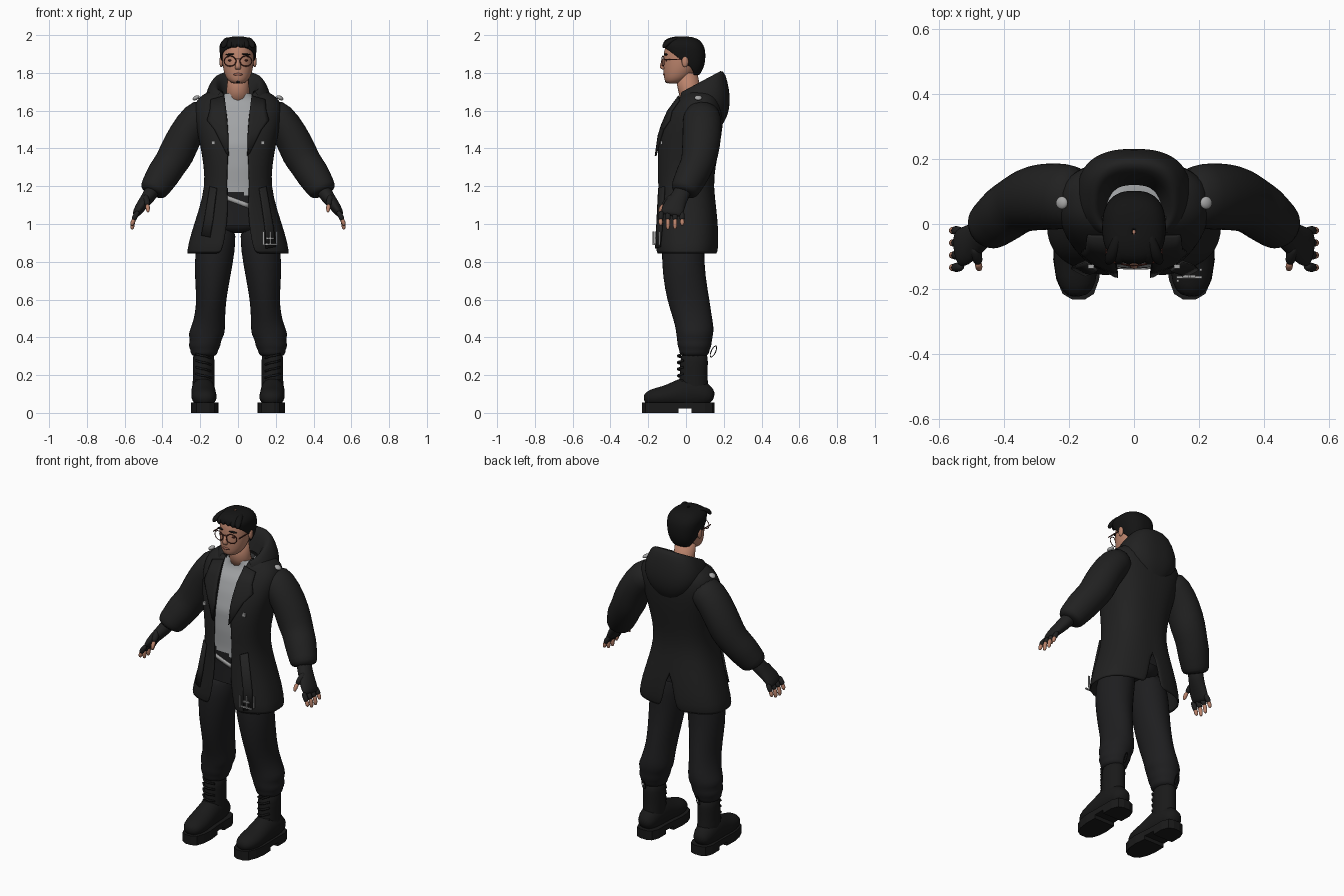
import bpy, bmesh, math
from mathutils import Vector, Matrix

if "Cube" in bpy.data.objects:
    bpy.data.objects.remove(bpy.data.objects["Cube"])


def material(name, r, g, b):
    m = bpy.data.materials.new(name)
    m.use_nodes = True
    m.diffuse_color = (r, g, b, 1)
    node = m.node_tree.nodes["Principled BSDF"]
    node.inputs["Base Color"].default_value = (r, g, b, 1)
    node.inputs["Roughness"].default_value = 0.8
    return m


COAT = material("coat black", .015, .015, .015)
PANTS = material("trouser black", .013, .013, .014)
BOOT = material("boot black", .01, .01, .01)
HAIR = material("hair black", .007, .007, .007)
SHIRT = material("shirt grey", .36, .37, .38)
METAL = material("silver", .38, .38, .38)
SKIN = material("skin", .5, .23, .15)
LIP = material("lip brown", .32, .12, .085)
FRAME = material("glasses brown", .1, .025, .018)


def finish(name, bm, mats, mirror=False, thick=0, sub=0, smooth=True, rule=None):
    me = bpy.data.meshes.new(name)
    for f in bm.faces:
        f.smooth = smooth
        if rule:
            f.material_index = rule(f.calc_center_median())
    bm.to_mesh(me)
    bm.free()
    ob = bpy.data.objects.new(name, me)
    bpy.context.scene.collection.objects.link(ob)
    for m in mats if isinstance(mats, list) else [mats]:
        me.materials.append(m)
    if mirror:
        ob.modifiers.new("mirror", 'MIRROR').merge_threshold = .0005
    if thick:
        s = ob.modifiers.new("thickness", 'SOLIDIFY')
        s.thickness, s.offset = thick, -1
    if sub:
        s = ob.modifiers.new("smooth", 'SUBSURF')
        s.levels = s.render_levels = sub
    return ob


def grid(bm, rows, close=False):
    vs = [[bm.verts.new(p) for p in row] for row in rows]
    n = len(rows[0])
    for a, b in zip(vs, vs[1:]):
        for i in range(n if close else n - 1):
            j = (i + 1) % n
            bm.faces.new((a[i], a[j], b[j], b[i]))
    return vs


def loft(name, rings, mat, ref=(0, 1, 0), flat=False, n=16, **kw):
    """Closed body through rings (x, y, z, radius a, radius b)."""
    bm, ref, rows = bmesh.new(), Vector(ref), []
    pts = [Vector(r[:3]) for r in rings]
    for i, r in enumerate(rings):
        t = (pts[min(i + 1, len(pts) - 1)] - pts[max(i - 1, 0)]).normalized()
        if flat:
            t = Vector((0, 0, 1))
        b = (ref - t * ref.dot(t)).normalized()
        a = b.cross(t)
        angles = [math.tau * k / n for k in range(n)]
        rows.append([pts[i] + a * r[3] * math.cos(q) + b * r[4] * math.sin(q) for q in angles])
    vs = grid(bm, rows, True)
    bm.faces.new(vs[0])
    bm.faces.new(vs[-1])
    bmesh.ops.recalc_face_normals(bm, faces=bm.faces)
    return finish(name, bm, mat, **kw)


def power(v):
    return math.copysign(abs(v) ** .8, v)


def shell(name, rows, mat, n=20, **kw):
    """Open wall; rows are (z, half width, front y, back y, start, end, tilt)."""
    bm, out = bmesh.new(), []
    for z, rx, yf, yb, t0, t1, tilt in rows:
        line = []
        for k in range(n + 1):
            t = math.radians(t0 + (t1 - t0) * k / n)
            s, c = power(math.sin(t)), power(math.cos(t))
            line.append((rx * s, (yf + yb) / 2 - (yb - yf) / 2 * c, z - tilt * c))
        out.append(line)
    grid(bm, out)
    bmesh.ops.remove_doubles(bm, verts=bm.verts, dist=.0001)
    return finish(name, bm, mat, **kw)


def ball(name, loc, size, mat, rot=(0, 0, 0), mirror=True):
    bm = bmesh.new()
    r = Matrix.Rotation(rot[0], 4, 'X') @ Matrix.Rotation(rot[1], 4, 'Y') @ Matrix.Rotation(rot[2], 4, 'Z')
    bmesh.ops.create_uvsphere(bm, u_segments=16, v_segments=10, radius=1,
                              matrix=Matrix.Translation(loc) @ r @ Matrix.Diagonal((*size, 1)))
    return finish(name, bm, mat, mirror=mirror)


def box(name, loc, size, mat, mirror=False):
    bm = bmesh.new()
    bmesh.ops.create_cube(bm, size=1, matrix=Matrix.Translation(loc) @ Matrix.Diagonal((*size, 1)))
    return finish(name, bm, mat, mirror=mirror, smooth=False)


def hoop(name, loc, a, b, r, mat, u=(1, 0, 0), v=(0, 0, 1), mirror=True):
    """Thin wire ring spanned by directions u and v."""
    u, v, rows = Vector(u), Vector(v), []
    for k in range(25):
        q = math.tau * k / 24
        d = u * a * math.cos(q) + v * b * math.sin(q)
        side = u.cross(v)
        rows.append([Vector(loc) + d + d.normalized() * r * math.cos(w) + side * r * math.sin(w)
                     for w in (0, 1.57, 3.14, 4.71)])
    bm = bmesh.new()
    grid(bm, rows, True)
    bmesh.ops.remove_doubles(bm, verts=bm.verts, dist=.0001)
    return finish(name, bm, mat, mirror=mirror)


# Coat: height, half width, front, back, opening, back vent angle
PROFILE = [(.84, .275, -.165, .172, .085, 173), (.95, .25, -.162, .175, .065, 176),
           (1.08, .205, -.155, .162, .05, 180), (1.2, .176, -.152, .145, .06, 180),
           (1.3, .18, -.157, .155, .055, 180), (1.42, .2, -.155, .18, .05, 180),
           (1.52, .225, -.125, .195, .052, 180), (1.6, .235, -.09, .2, .06, 180),
           (1.65, .225, -.055, .19, .068, 180), (1.69, .185, -.025, .17, .075, 180),
           (1.712, .12, 0, .14, .08, 180)]


def profile(z):
    z = max(PROFILE[0][0], min(z, PROFILE[-1][0]))
    for a, b in zip(PROFILE, PROFILE[1:]):
        if z <= b[0]:
            f = (z - a[0]) / (b[0] - a[0])
            return [p + (q - p) * f for p, q in zip(a, b)]


def front(x, z):
    _, rx, yf, yb, _, _ = profile(z)
    return (yf + yb) / 2 - (yb - yf) / 2 * (1 - min(abs(x / rx), .99) ** 2.5) ** .4


def ribbon(name, rows, mat, off=.012, thick=.01, **kw):
    """Band lying on the coat front; rows pair two (x, z) ends."""
    bm, out = bmesh.new(), []
    for (x0, z0), (x1, z1) in rows:
        line = []
        for k in range(6):
            x, z = x0 + (x1 - x0) * k / 5, z0 + (z1 - z0) * k / 5
            line.append((x, front(x, z) - off, z))
        out.append(line)
    grid(bm, out)
    return finish(name, bm, mat, thick=thick, **kw)


shell("coat_body", [(z, rx, yf, yb, math.degrees(math.asin((o / rx) ** 1.25)), v, 0)
                    for z, rx, yf, yb, o, v in PROFILE], COAT, mirror=True, thick=.014, sub=1)
loft("sleeve", [(.15, .085, 1.6, .08, .09), (.215, .085, 1.565, .095, .105), (.285, .085, 1.465, .092, .105),
                (.325, .075, 1.37, .099, .1), (.36, .06, 1.315, .088, .09), (.395, .035, 1.265, .092, .09),
                (.425, .01, 1.215, .082, .082), (.447, -.008, 1.18, .078, .078), (.455, -.014, 1.16, .06, .06)],
     COAT, mirror=True, sub=1)
shell("hood", [(1.53, .08, .08, .195, 60, 180, 0), (1.58, .14, 0, .22, 50, 180, -.01),
               (1.64, .177, -.045, .235, 35, 180, 0), (1.69, .172, -.05, .228, 35, 180, .03),
               (1.74, .145, -.05, .208, 38, 180, .06), (1.757, .122, -.04, .185, 40, 180, .06),
               (1.73, .1, -.03, .15, 45, 180, .06), (1.66, .08, -.02, .12, 45, 180, .03)],
      COAT, mirror=True, sub=1)
ribbon("lapel", [((.05, 1.36), (.06, 1.37)), ((.052, 1.47), (.125, 1.5)), ((.056, 1.53), (.165, 1.55)),
                 ((.062, 1.6), (.15, 1.6)), ((.072, 1.68), (.145, 1.66))], COAT, mirror=True)
ribbon("left_strap", [((.15, .87), (.2, .88)), ((.145, .98), (.19, .98)), ((.115, 1.19), (.15, 1.2))], COAT, off=.018)
ribbon("right_strap", [((-.195, .94), (-.15, .93)), ((-.18, 1.02), (-.135, 1.02)), ((-.15, 1.2), (-.115, 1.19))],
       COAT, off=.018)
for i, x in enumerate((.135, .17, .205)):
    box("buckle_bar_%d" % i, (x, front(x, .92) - .026, .925), (.008, .008, .07), METAL)
for i, (z, w) in enumerate(((.892, .078), (.925, .04))):
    box("buckle_rail_%d" % i, (.17, front(.17, z) - .026, z), (w, .008, .008), METAL)
box("chest_button", (.132, front(.132, 1.43) - .004, 1.43), (.018, .012, .02), METAL, mirror=True)
ball("shoulder_stud", (.222, .065, 1.668), (.02, .02, .011), METAL, rot=(0, .5, 0))

# Shirt and waist
rows = []
for k in range(36):
    z = .99 + .02 * k
    _, rx, yf, yb, _, _ = profile(z)
    f = max(0, (z - 1.6) / .09)
    rows.append((z, (rx - .025) * (1 - f) + .068 * f, (yf + .02) * (1 - f) - .028 * f,
                 (yb - .03) * (1 - f) + .1 * f, 0, 360, 0))
shell("shirt_and_waist", rows, [SHIRT, PANTS], n=48,
      rule=lambda c: 0 if c.z > 1.165 - .3 * c.x else 1)
ribbon("belt_plate", [((-.055, 1.125), (.055, 1.085)), ((-.055, 1.15), (.055, 1.11))], METAL, off=-.014, thick=.006)

# Trousers
loft("pelvis", [(0, 0, .95, .1, .09), (0, 0, .98, .15, .12), (0, 0, 1.06, .16, .13)], PANTS, flat=True, sub=1)
loft("trouser_leg", [(.1, -.01, 1.02, .095, .11), (.122, -.018, .86, .11, .115), (.135, -.01, .72, .096, .115),
                     (.141, .012, .6, .08, .115), (.148, .03, .52, .082, .107), (.157, .045, .46, .09, .104),
                     (.168, .047, .415, .1, .1), (.17, .045, .39, .083, .094), (.178, .045, .355, .088, .092),
                     (.178, .045, .335, .074, .082), (.18, .043, .315, .074, .08), (.18, .043, .295, .056, .066)],
     PANTS, flat=True, mirror=True, sub=1)

# Boots
loft("boot_shaft", [(.182, .045, .33, .056, .07), (.182, .043, .27, .06, .076), (.182, .04, .2, .058, .074),
                    (.182, .04, .14, .06, .08), (.182, .04, .06, .06, .085)], BOOT, flat=True, mirror=True, sub=1)
loft("boot_foot", [(.185, .145, .07, .035, .03), (.185, .11, .095, .06, .065), (.184, .02, .115, .066, .095),
                   (.182, -.05, .1, .066, .07), (.18, -.12, .085, .07, .055), (.175, -.185, .08, .062, .048),
                   (.17, -.225, .07, .03, .025)], BOOT, ref=(0, 0, 1), mirror=True, sub=1)


def sole(name, stations, z0, z1):
    bm = bmesh.new()
    edge = [(.18 + w + .04 * min(y, 0), y) for y, w in stations]
    edge += [(.18 - w + .04 * min(y, 0), y) for y, w in reversed(stations)]
    f = bm.faces.new([bm.verts.new((x, y, z0)) for x, y in edge])
    up = bmesh.ops.extrude_face_region(bm, geom=[f])["geom"]
    bmesh.ops.translate(bm, verts=[v for v in up if isinstance(v, bmesh.types.BMVert)], vec=(0, 0, z1 - z0))
    bmesh.ops.recalc_face_normals(bm, faces=bm.faces)
    finish(name, bm, BOOT, mirror=True, smooth=False)


TOE = [(-.232, .02), (-.215, .048), (-.17, .066), (-.11, .073), (-.04, .068)]
HEEL = [(.03, .066), (.1, .066), (.14, .05), (.152, .02)]
sole("boot_sole", TOE + HEEL, .022, .055)
sole("boot_forefoot_tread", TOE, 0, .024)
sole("boot_heel", HEEL, 0, .024)
for i in range(5):
    z = .15 + .035 * i
    loft("boot_lace_%d" % i, [(.145, -.015, z, .006, .006), (.17, -.042, z + .01, .006, .006),
                              (.195, -.042, z + .014, .006, .006), (.222, -.015, z + .022, .006, .006)],
         BOOT, ref=(0, 0, 1), n=6, mirror=True)
hoop("boot_pull_loop", (.182, .145, .325), .012, .032, .003, BOOT, u=(0, .9, -.3), v=(0, .4, .9))

# Hands with fingerless gloves
loft("glove_palm", [(.44, -.005, 1.2, .045, .05), (.475, -.035, 1.14, .036, .045), (.51, -.062, 1.1, .03, .06),
                    (.535, -.075, 1.06, .024, .062), (.545, -.078, 1.045, .014, .05)], COAT, mirror=True, sub=1)
for i, tip in enumerate((.99, .97, .972, .99)):
    y, s = -.128 + .034 * i, (i - 1.5) * .004
    loft("glove_finger_%d" % i, [(.527, y, 1.07, .014, .016), (.545, y + s, 1.04, .016, .016),
                                 (.555, y + s, 1.018, .015, .015)], COAT, n=8, mirror=True, sub=1)
    loft("finger_%d" % i, [(.549, y + s, 1.03, .012, .012), (.557, y + s, 1.01, .0125, .0125),
                           (.56, y + s, tip + .012, .012, .012), (.56, y + s, tip, .006, .006)],
         SKIN, n=8, mirror=True, sub=1)
loft("glove_thumb", [(.49, -.06, 1.15, .02, .025), (.483, -.1, 1.12, .018, .02), (.479, -.122, 1.097, .016, .016)],
     COAT, n=8, mirror=True, sub=1)
loft("thumb", [(.48, -.115, 1.105, .013, .013), (.477, -.135, 1.08, .013, .013), (.476, -.141, 1.06, .007, .007)],
     SKIN, n=8, mirror=True, sub=1)

# Head
loft("neck", [(0, .035, 1.64, .066, .062), (0, .02, 1.7, .06, .06), (0, 0, 1.8, .058, .06)], SKIN, flat=True)
loft("head", [(0, -.068, 1.742, .03, .035), (0, -.055, 1.76, .056, .06), (0, -.038, 1.795, .074, .082),
              (0, -.027, 1.84, .083, .094), (0, -.021, 1.89, .086, .099), (0, -.018, 1.94, .082, .096),
              (0, -.016, 1.975, .055, .07)], SKIN, flat=True, n=20, sub=1)
loft("nose", [(0, -.112, 1.88, .009, .012), (0, -.122, 1.85, .012, .014), (0, -.127, 1.828, .018, .016),
              (0, -.115, 1.816, .014, .012)], SKIN, flat=True, n=10, sub=1)
ball("ear", (.089, -.005, 1.86), (.01, .018, .03), SKIN)
ball("lips", (0, -.112, 1.792), (.024, .01, .008), LIP, mirror=False)
ball("goatee", (0, -.099, 1.757), (.014, .012, .012), HAIR, mirror=False)
ball("eyebrow", (.042, -.107, 1.898), (.024, .008, .005), HAIR, rot=(0, .08, .25))
ball("eye", (.04, -.104, 1.866), (.014, .006, .005), FRAME)
hoop("glasses_rim", (.042, -.122, 1.862), .032, .027, .0028, FRAME, u=(.97, .2, 0))
box("glasses_bridge", (0, -.128, 1.875), (.022, .004, .004), FRAME)
box("glasses_temple", (.086, -.06, 1.872), (.004, .11, .005), FRAME, mirror=True)

# Hair cap and swept locks
shell("hair_cap", [(1.785, .055, -.04, .07, 112, 180, 0), (1.825, .084, -.09, .094, 108, 180, 0),
                   (1.865, .092, -.105, .102, 80, 180, 0), (1.9, .097, -.115, .103, 62, 180, 0),
                   (1.925, .1, -.125, .1, 38, 180, 0), (1.945, .1, -.128, .094, 0, 180, 0),
                   (1.975, .084, -.115, .074, 0, 180, 0), (1.99, .05, -.08, .04, 0, 180, 0),
                   (1.995, .003, -.03, -.02, 0, 180, 0)], HAIR, mirror=True, thick=.008, sub=1)
for i in range(6):
    x = -.075 + .03 * i
    loft("hair_lock_%d" % i, [(x * .6, -.02, 1.978, .012, .01), (x * .8, -.075, 1.977, .02, .016),
                              (x, -.11, 1.958 - abs(x) * .1, .021, .016), (x * 1.1, -.122, 1.932, .008, .008)],
         HAIR, ref=(0, 0, 1), n=8, sub=1)
